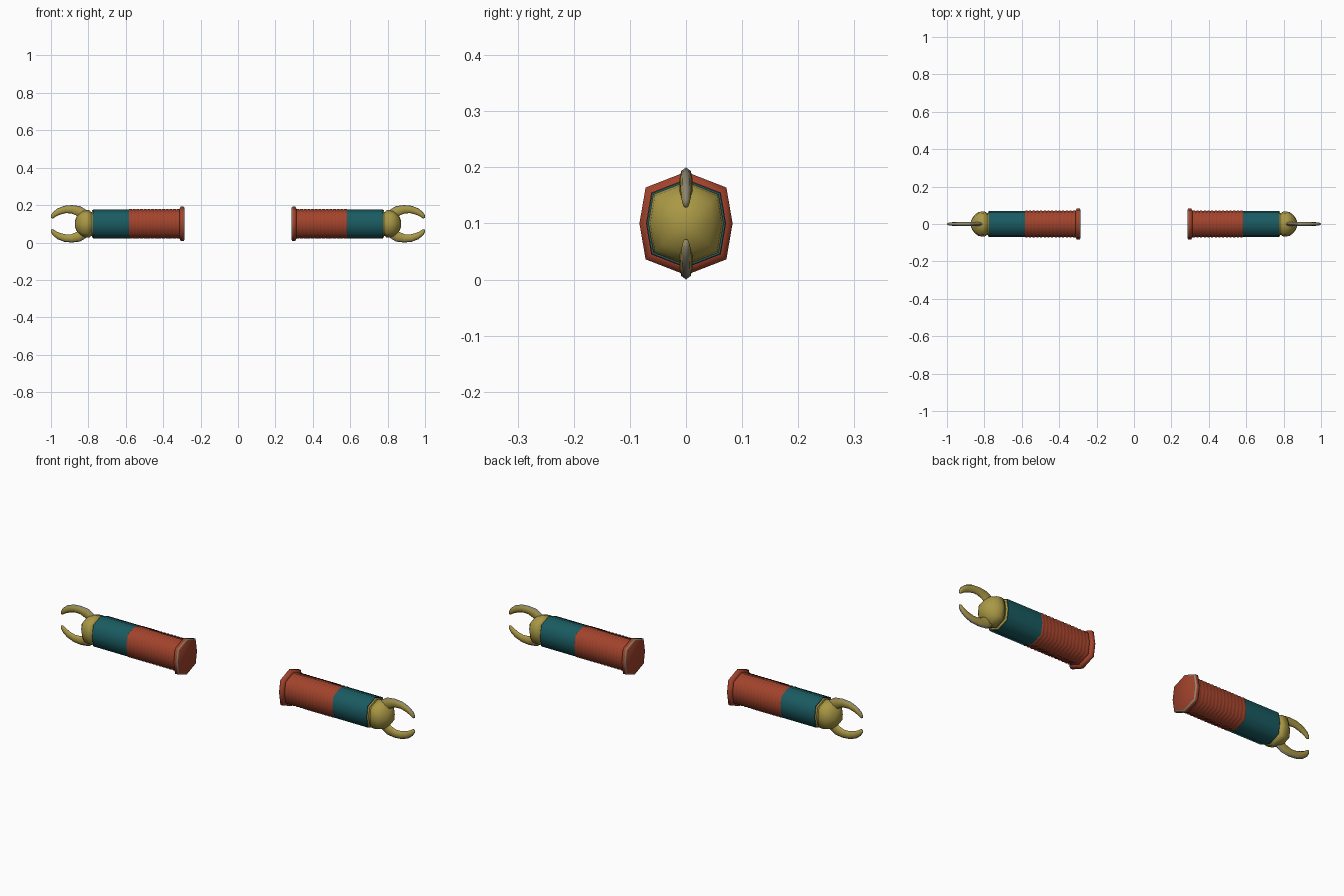
import bpy, bmesh, math
from mathutils import Vector

if "Cube" in bpy.data.objects:
    bpy.data.objects.remove(bpy.data.objects["Cube"])

AXIS_Z = 0.1
# rounded eight-sided cross-section (y, z) shared by the sleeve, cuff and hand
SECTION = [(0, .092), (.072, .064), (.083, 0), (.072, -.064),
           (0, -.092), (-.072, -.064), (-.083, 0), (-.072, .064)]


def material(name, rgb):
    m = bpy.data.materials.new(name)
    m.diffuse_color = (*rgb, 1)
    m.use_nodes = True
    m.node_tree.nodes["Principled BSDF"].inputs["Base Color"].default_value = m.diffuse_color
    return m


RED = material("brick red", (.36, .056, .025))
TEAL = material("dark teal", (.010, .105, .12))
GOLD = material("dull gold", (.40, .315, .06))
GREY = material("worn grey", (.26, .235, .16))


def skin(name, rings, mats, side, rule=None, angle=75):
    """Bridge rings of points, cap both ends, place on the chosen side.
    rule(ring, segment) picks the material index of each bridging face."""
    bm = bmesh.new()
    loops = [[bm.verts.new((side * p[0], p[1], p[2] + AXIS_Z)) for p in r] for r in rings]
    n = len(loops[0])
    for j in range(len(loops) - 1):
        a, b = loops[j], loops[j + 1]
        for i in range(n):
            f = bm.faces.new((a[i], a[(i + 1) % n], b[(i + 1) % n], b[i]))
            f.material_index = rule(j, i) if rule else 0
    bm.faces.new(loops[0])
    bm.faces.new(loops[-1])
    bmesh.ops.recalc_face_normals(bm, faces=bm.faces)
    me = bpy.data.meshes.new(name)
    bm.to_mesh(me)
    bm.free()
    for m in mats:
        me.materials.append(m)
    ob = bpy.data.objects.new(name, me)
    bpy.context.collection.objects.link(ob)
    bpy.ops.object.select_all(action='DESELECT')
    ob.select_set(True)
    bpy.context.view_layer.objects.active = ob
    bpy.ops.object.shade_smooth_by_angle(angle=math.radians(angle))


def barrel(name, profile, mats, side, rule=None):
    """Profile of (x, scale) pairs swept along the arm axis."""
    skin(name, [[(x, y * s, z * s) for y, z in SECTION] for x, s in profile], mats, side, rule)


def claw(name, path, flip, side):
    """Tapered, curved finger: path of (x, z, half thickness, half width)."""
    rings = []
    for i, (x, z, r, w) in enumerate(path):
        a, b = path[max(i - 1, 0)], path[min(i + 1, len(path) - 1)]
        t = Vector((b[0] - a[0], b[1] - a[1])).normalized()
        ring = []
        for k in range(8):
            c, s = math.cos(k * math.pi / 4), math.sin(k * math.pi / 4)
            ring.append((x - t.y * r * c, w * s, flip * (z + t.x * r * c)))
        rings.append(ring)
    # the outer spine of the claw is worn grey
    skin(name, rings, [GOLD, GREY], side, lambda j, i: int(i in (0, 7)))


# ribbed sleeve profile
RIBS, X0, X1 = 14, .31, .585
step = (X1 - X0) / RIBS
sleeve = []
for i in range(RIBS):
    x = X0 + i * step
    sleeve += [(x, .835), (x + step * .3, .86), (x + step * .7, .86)]
sleeve.append((X1, .835))

CLAW = [(.80, .025, .026, .012), (.825, .050, .028, .012), (.855, .070, .027, .012),
        (.89, .078, .022, .012), (.925, .0765, .020, .011), (.957, .066, .018, .010),
        (.981, .051, .014, .009), (.992, .038, .010, .007), (.995, .030, .006, .004)]

for side, label in ((1, "right"), (-1, "left")):
    # flange with a worn bevel at its open edge
    barrel(label + "_shoulder_flange", [(.286, .93), (.291, 1), (.306, 1), (.313, .86)],
           [RED, GREY], side, lambda j, i: int(j == 0))
    barrel(label + "_ribbed_sleeve", sleeve, [RED], side)
    barrel(label + "_cuff", [(.58, .845), (.776, .845)], [TEAL], side)
    # wrist ring covers the end of the cuff
    barrel(label + "_wrist_ring", [(.77, .80), (.779, .80), (.781, .76)], [GOLD], side)
    barrel(label + "_hand", [(.77, .7), (.788, .7), (.791, .78), (.81, .81), (.832, .77),
                             (.852, .58), (.865, .38), (.872, .16)], [GOLD], side)
    claw(label + "_upper_claw", CLAW, 1, side)
    claw(label + "_lower_claw", CLAW, -1, side)
